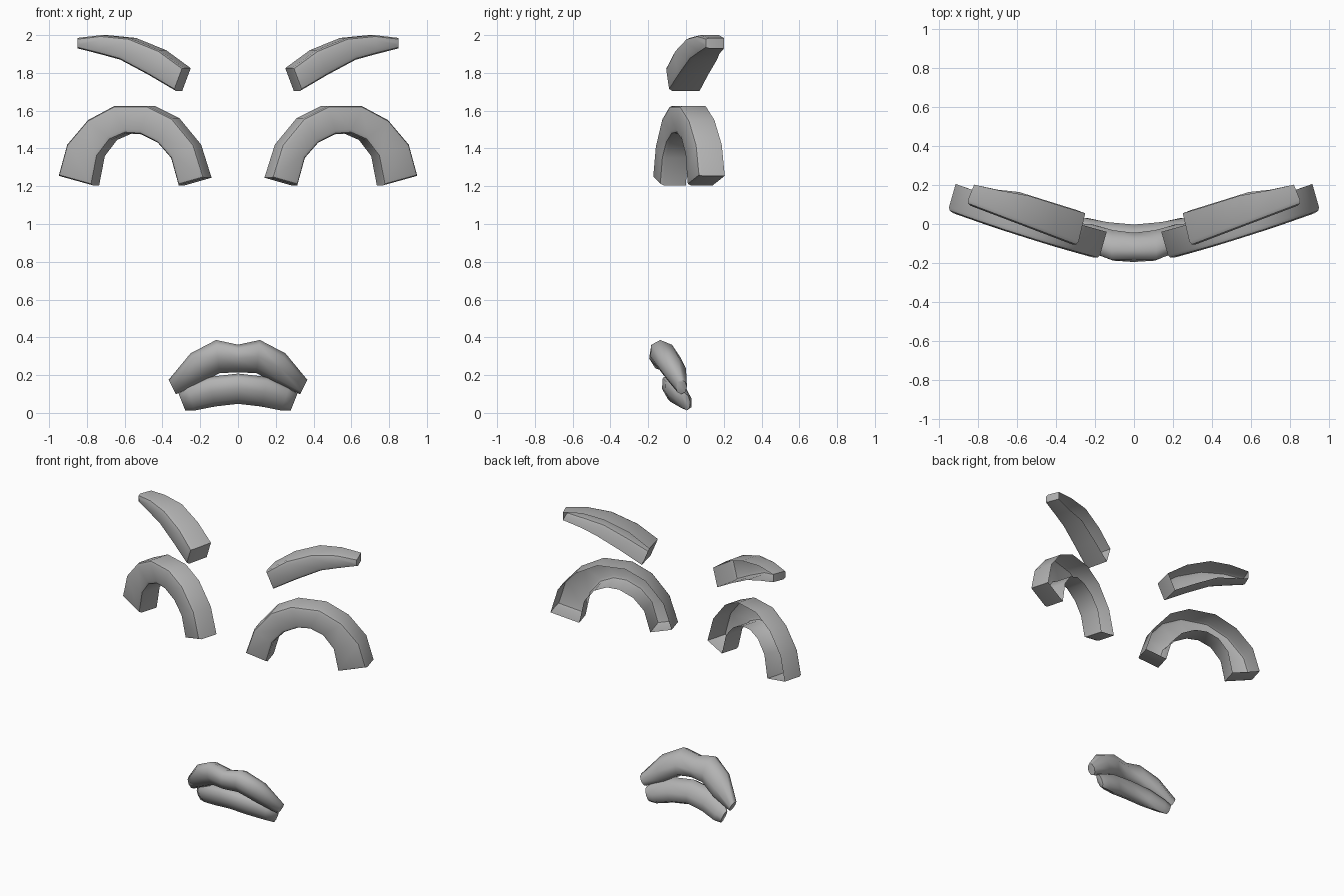
import bpy, bmesh, math

if "Cube" in bpy.data.objects:
    bpy.data.objects.remove(bpy.data.objects["Cube"])

grey = bpy.data.materials.new("grey")
grey.diffuse_color = (0.45, 0.45, 0.45, 1)
grey.use_nodes = True
grey.node_tree.nodes["Principled BSDF"].inputs["Base Color"].default_value = grey.diffuse_color


def finish(bm, name, angle):
    mesh = bpy.data.meshes.new(name)
    bm.to_mesh(mesh)
    bm.free()
    mesh.materials.append(grey)
    ob = bpy.data.objects.new(name, mesh)
    bpy.context.collection.objects.link(ob)
    bpy.ops.object.select_all(action='DESELECT')
    ob.select_set(True)
    bpy.context.view_layer.objects.active = ob
    bpy.ops.object.shade_smooth_by_angle(angle=math.radians(angle))


def shell(name, side, upper, lower, front_y, depths, bevel):
    """Curved strip with a rounded front rim and walls; the back is open."""
    bm = bmesh.new()
    rows = []
    for (ux, uz), (lx, lz), d in zip(upper, lower, depths):
        rows.append([(bm.verts.new((side * x, front_y(x), z)),
                      bm.verts.new((side * (x - 0.04), front_y(x) + d, z)))
                     for x, z in ((ux, uz), (lx, lz))])
    for (a, b), (c, d) in zip(rows, rows[1:]):
        bm.faces.new((a[0], b[0], d[0], c[0]))   # front
        bm.faces.new((a[0], c[0], c[1], a[1]))   # outer wall
        bm.faces.new((b[0], b[1], d[1], d[0]))   # inner wall
    for a, b in (rows[0], rows[-1]):             # end walls
        bm.faces.new((a[0], a[1], b[1], b[0]))
    bmesh.ops.recalc_face_normals(bm, faces=bm.faces)
    # make the front face -y
    bm.faces.ensure_lookup_table()
    if bm.faces[0].normal.y > 0:
        bmesh.ops.reverse_faces(bm, faces=bm.faces)
    front = {v for r in rows for v in (r[0][0], r[1][0])}
    rim = [e for e in bm.edges if all(v in front for v in e.verts)
           and e.calc_face_angle(0) > 0.9]
    bmesh.ops.bevel(bm, geom=rim, offset=bevel, segments=2, profile=0.5,
                    affect='EDGES')
    finish(bm, name, 40)


def lip(name, half, sides=8):
    """Closed tube lofted through (x, y, z, ry, rz, lean, tilt) sections."""
    sections = [(-s[0], *s[1:5], -s[5], s[6]) for s in half[:0:-1]] + half
    bm = bmesh.new()
    rings = []
    for x, y, z, ry, rz, lean, tilt in sections:
        ring = []
        for i in range(sides):
            t = 2 * math.pi * i / sides
            dy, dz = ry * math.cos(t), rz * math.sin(t)
            ring.append(bm.verts.new((x + lean * dz, y + dy + tilt * dz, z + dz)))
        rings.append(ring)
    for p, q in zip(rings, rings[1:]):
        for i in range(sides):
            j = (i + 1) % sides
            bm.faces.new((p[i], p[j], q[j], q[i]))
    bm.faces.new(rings[0])
    bm.faces.new(rings[-1])
    bmesh.ops.recalc_face_normals(bm, faces=bm.faces)
    finish(bm, name, 60)


# Eye arches and eyebrows, one pair per side
eye_top = [(.18, 1.245), (.235, 1.42), (.35, 1.56), (.48, 1.625),
           (.66, 1.625), (.80, 1.55), (.91, 1.42), (.955, 1.255)]
eye_low = [(.32, 1.205), (.36, 1.35), (.43, 1.43), (.52, 1.475),
           (.60, 1.48), (.68, 1.445), (.745, 1.36), (.775, 1.205)]
brow_top = [(.29, 1.825), (.42, 1.92), (.58, 1.985), (.73, 2.0), (.86, 1.985)]
brow_low = [(.335, 1.705), (.48, 1.79), (.63, 1.87), (.74, 1.90), (.86, 1.93)]
for side, label in ((-1, "left"), (1, "right")):
    shell(label + "_eye_arch", side, eye_top, eye_low,
          lambda x: -.18 + (x - .18) * .27 + (x - .18) ** 2 * .06, [.14] * 8, .022)
    shell(label + "_eyebrow", side, brow_top, brow_low,
          lambda x: -.115 + (x - .29) * .38, [.17, .16, .15, .12, .10], .025)

# Lips
lip("upper_lip", [(0, -.12, .288, .075, .073, 0, -.2),
                  (.107, -.11, .298, .078, .088, .1, -.3),
                  (.225, -.07, .235, .07, .08, .33, -.3),
                  (.348, -.025, .137, .03, .038, .5, 0)])
lip("lower_lip", [(0, -.065, .128, .062, .08, 0, -.25),
                  (.14, -.05, .112, .06, .078, .25, -.25),
                  (.25, -.015, .075, .045, .062, .35, -.3),
                  (.297, 0, .058, .022, .045, .4, -.1)])
